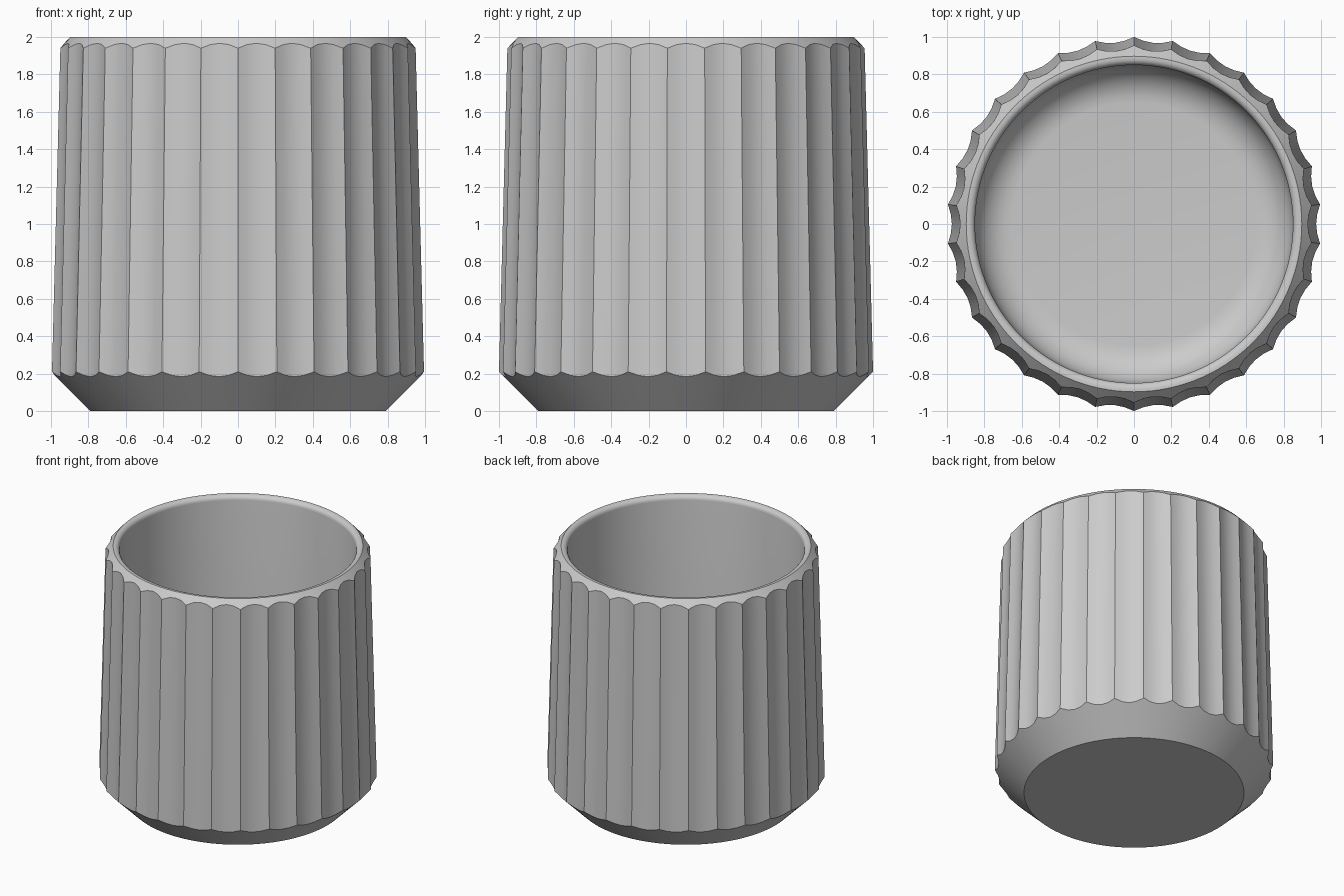
import bpy, bmesh, math

if "Cube" in bpy.data.objects:
    bpy.data.objects.remove(bpy.data.objects["Cube"])

FLUTES = 30      # ridges around the body
STEPS = 4        # segments across one flute
N = FLUTES * STEPS

mat = bpy.data.materials.new("light grey")
mat.diffuse_color = (0.6, 0.6, 0.6, 1)
mat.use_nodes = True
mat.node_tree.nodes["Principled BSDF"].inputs["Base Color"].default_value = mat.diffuse_color

bm = bmesh.new()


def ring(radius_z):
    """Ring of vertices; radius_z(cut) gives (r, z), cut is 0 on a ridge and 1 mid flute."""
    verts = []
    for i in range(N):
        t = (i % STEPS) / STEPS
        a = math.radians(6) + 2 * math.pi * i / N
        r, z = radius_z(4 * t * (1 - t))
        verts.append(bm.verts.new((r * math.cos(a), r * math.sin(a), z)))
    return verts


def arc(cx, cz, rad, a0, a1, steps):
    """Profile points along an arc, angles in degrees."""
    pts = []
    for k in range(steps + 1):
        a = math.radians(a0 + (a1 - a0) * k / steps)
        pts.append((cx + rad * math.cos(a), cz + rad * math.sin(a)))
    return pts


DEPTH = 0.026
# base and fluted wall: the bevel cones follow the scalloped ends of the flutes
rings = [ring(lambda c: (0.79, 0)),
         ring(lambda c: (1.0 - DEPTH * c, 0.21 - DEPTH * c)),
         ring(lambda c: (0.955 - DEPTH * c, 1.94 + DEPTH * c))]
# rim bevel, rounded lip, inner wall and filleted floor
inner = [(0.897, 2.0), (0.885, 2.0)] + arc(0.885, 1.965, 0.035, 90, 180, 5)[1:]
inner += arc(0.65, 0.35, 0.2, 0, -90, 8)
for p in inner:
    rings.append(ring(lambda c, p=p: p))

for lo, hi in zip(rings, rings[1:]):
    for i in range(N):
        j = (i + 1) % N
        bm.faces.new((lo[i], lo[j], hi[j], hi[i]))
bm.faces.new(rings[0][::-1])
bm.faces.new(rings[-1])

mesh = bpy.data.meshes.new("fluted_cup")
bm.normal_update()
bm.to_mesh(mesh)
bm.free()
mesh.materials.append(mat)
cup = bpy.data.objects.new("fluted_cup", mesh)
bpy.context.collection.objects.link(cup)

# smooth flutes with crisp ridges and bevel edges
bpy.context.view_layer.objects.active = cup
cup.select_set(True)
bpy.ops.object.shade_smooth_by_angle(angle=math.radians(25))
